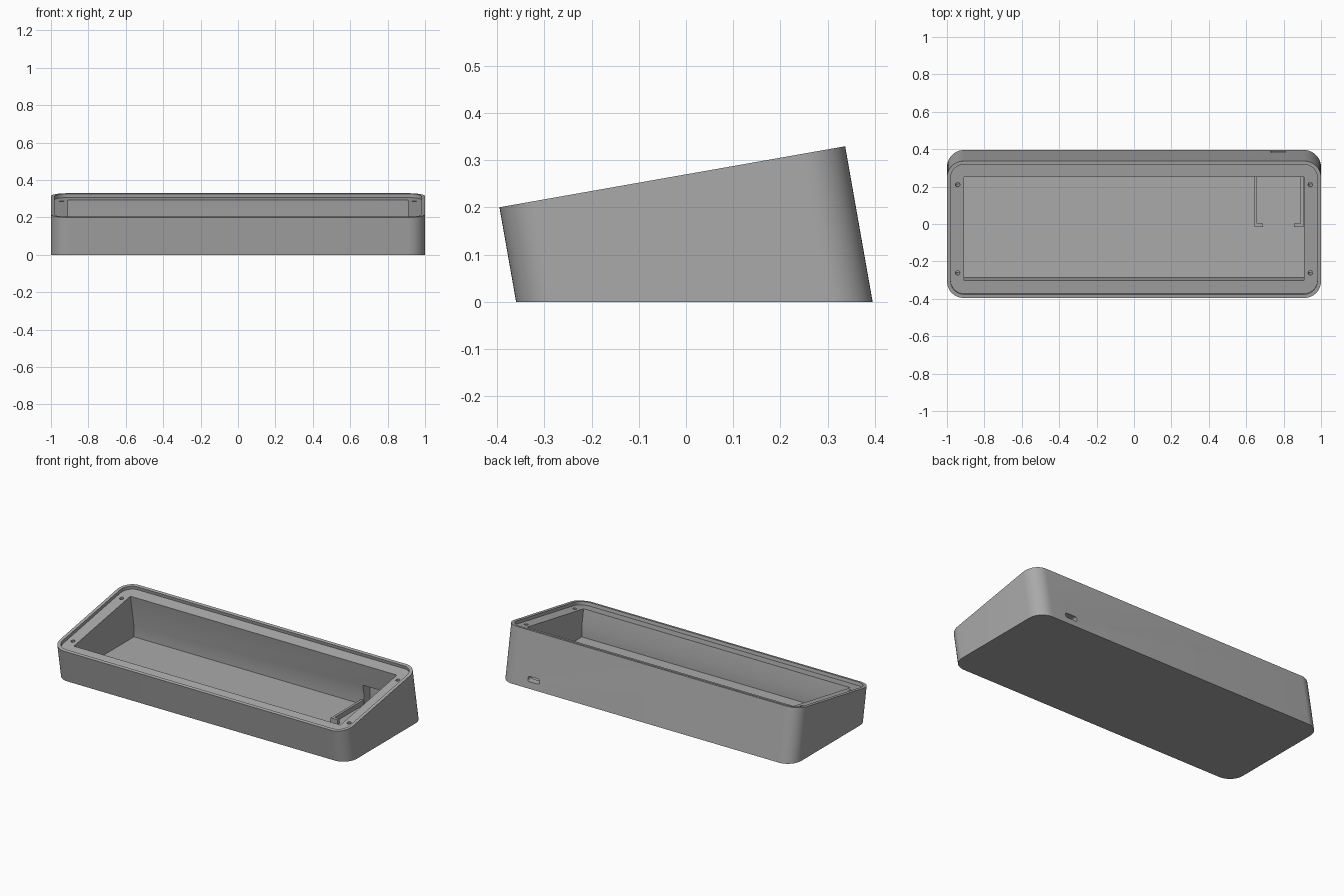
import bpy, bmesh, math
from mathutils import Matrix, Vector

old = bpy.data.objects.get("Cube")
if old:
    bpy.data.objects.remove(old, do_unlink=True)

grey = bpy.data.materials.new("plain grey")
grey.use_nodes = True
colour = (0.4, 0.4, 0.4, 1)
grey.diffuse_color = colour
grey.node_tree.nodes["Principled BSDF"].inputs["Base Color"].default_value = colour

# Frame of the sloping top: origin at the middle of the rim
TILT = Matrix.Translation((0, -0.029, 0.265)) @ Matrix.Rotation(math.radians(10), 4, "X")


def outline(hw, hd, r, steps):
    """Rounded rectangle, counter-clockwise."""
    if r == 0:
        return [(hw, hd), (-hw, hd), (-hw, -hd), (hw, -hd)]
    pts = []
    for i, (sx, sy) in enumerate([(1, 1), (-1, 1), (-1, -1), (1, -1)]):
        for k in range(steps + 1):
            a = math.pi / 2 * (i + k / steps)
            pts.append((sx * (hw - r) + r * math.cos(a), sy * (hd - r) + r * math.sin(a)))
    return pts


def prism(name, hw, hd, r, low, high, matrix, cut_z=None, drop_z=None, steps=12):
    """Extrude a rounded rectangle, optionally cut level and dropped straight down."""
    bm = bmesh.new()
    face = bm.faces.new([bm.verts.new((x, y, low)) for x, y in outline(hw, hd, r, steps)])
    new = bmesh.ops.extrude_face_region(bm, geom=[face])["geom"]
    bmesh.ops.translate(bm, vec=(0, 0, high - low), verts=[v for v in new if isinstance(v, bmesh.types.BMVert)])
    bm.transform(matrix)
    if cut_z is not None:
        geom = bm.verts[:] + bm.edges[:] + bm.faces[:]
        cut = bmesh.ops.bisect_plane(bm, geom=geom, plane_co=(0, 0, cut_z), plane_no=(0, 0, 1), clear_inner=True)
        rim = [e for e in cut["geom_cut"] if isinstance(e, bmesh.types.BMEdge)]
        cap = bmesh.ops.contextual_create(bm, geom=rim)["faces"]
        if drop_z is not None:
            new = bmesh.ops.extrude_face_region(bm, geom=cap)["geom"]
            for v in new:
                if isinstance(v, bmesh.types.BMVert):
                    v.co.z = drop_z
            bmesh.ops.delete(bm, geom=[f for f in cap if f.is_valid], context="FACES_ONLY")
    bmesh.ops.remove_doubles(bm, verts=bm.verts, dist=1e-5)
    bmesh.ops.recalc_face_normals(bm, faces=bm.faces)
    mesh = bpy.data.meshes.new(name)
    bm.to_mesh(mesh)
    bm.free()
    mesh.materials.append(grey)
    obj = bpy.data.objects.new(name, mesh)
    bpy.context.collection.objects.link(obj)
    return obj


def box(name, x0, x1, y0, y1, z0, z1):
    centre = Matrix.Translation(((x0 + x1) / 2, (y0 + y1) / 2, 0))
    return prism(name, (x1 - x0) / 2, (y1 - y0) / 2, 0, z0, z1, centre)


def carve(target, cutter):
    cutter.hide_render = True
    mod = target.modifiers.new("carve", "BOOLEAN")
    mod.operation, mod.solver, mod.object = "DIFFERENCE", "EXACT", cutter
    bpy.context.view_layer.objects.active = target
    bpy.ops.object.modifier_apply(modifier=mod.name)
    bpy.data.objects.remove(cutter, do_unlink=True)


# Wedge-shaped case with rounded corners
FLOOR = 0.03
case = prism("case", 1, 0.3717, 0.09, -0.6, 0, TILT, cut_z=0)

# Shallow lid recess and deep cavity with upright lower walls
carve(case, prism("recess", 0.98, 0.352, 0.07, -0.02, 0.1, TILT))
carve(case, prism("cavity", 0.91, 0.28, 0, -0.6, 0.1, TILT, cut_z=0.095, drop_z=FLOOR))

# Screw holes in the ledge
for sx in (-1, 1):
    for sy in (-1, 1):
        place = TILT @ Matrix.Translation((sx * 0.943, sy * 0.24, 0))
        carve(case, prism("screw_hole", 0.012, 0.012, 0.012, -0.1, 0.05, place, steps=5))

# Pocket thinning the back wall, and the cable slot through it
carve(case, box("pocket", 0.66, 0.89, 0.2, 0.345, FLOOR, 0.155))
slot_place = Matrix.Translation((0.77, 0, 0.055)) @ Matrix.Rotation(math.radians(90), 4, "X")
carve(case, prism("cable_slot", 0.04, 0.015, 0.012, -0.5, -0.3, slot_place, steps=4))

# Low rails with hooked ends that hold a circuit board
top = FLOOR + 0.03
box("left_rail", 0.89, 0.905, -0.015, 0.29, FLOOR - 0.005, top)
box("right_rail", 0.643, 0.658, -0.015, 0.29, FLOOR - 0.005, top)
box("left_hook", 0.855, 0.89, -0.015, 0.004, FLOOR - 0.005, top)
box("right_hook", 0.658, 0.69, -0.015, 0.004, FLOOR - 0.005, top)

# Smooth corners, crisp edges
bpy.ops.object.select_all(action="DESELECT")
case.select_set(True)
bpy.context.view_layer.objects.active = case
bpy.ops.object.shade_smooth_by_angle(angle=math.radians(30))
